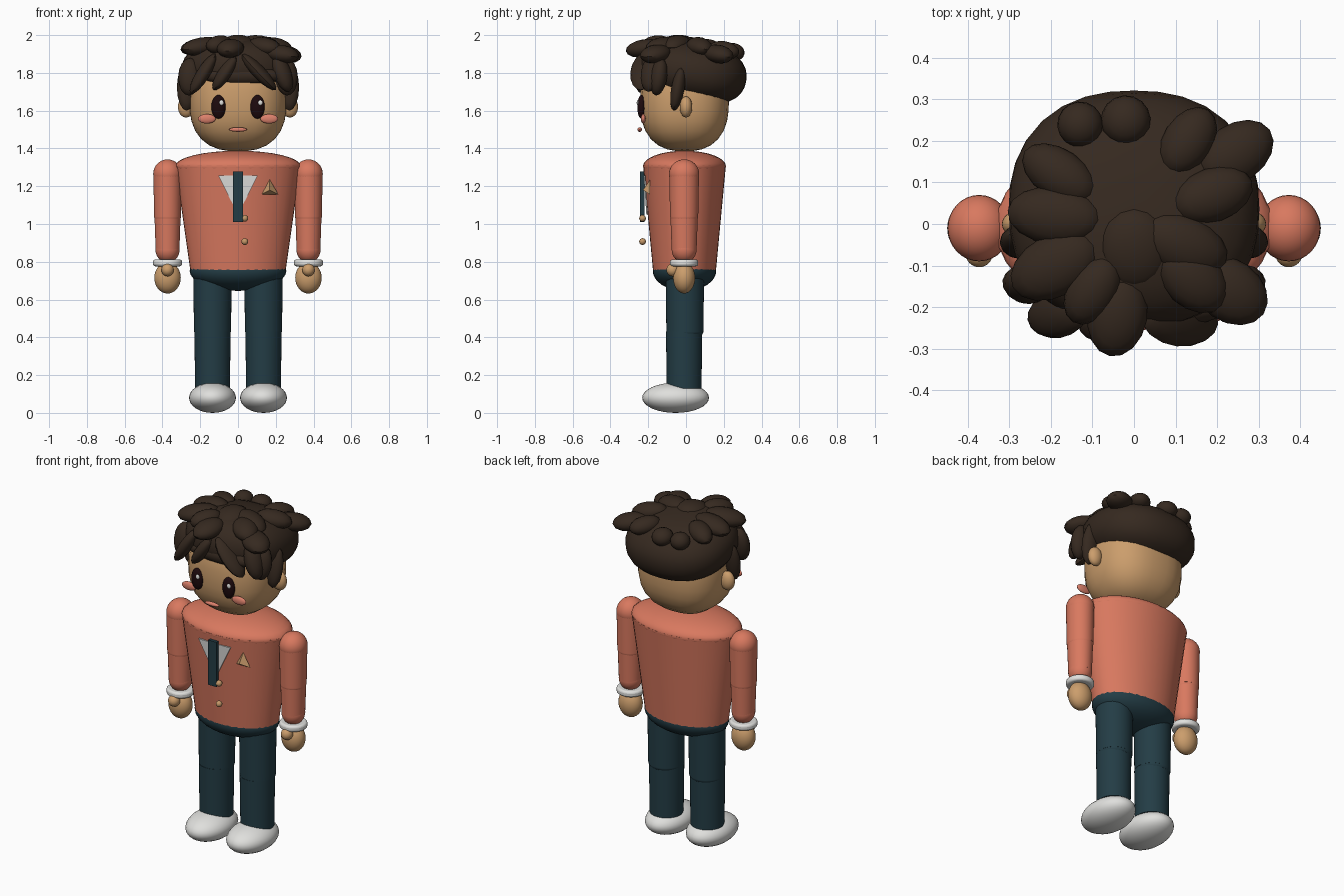
import bpy, bmesh, math
from mathutils import Vector, Matrix

if "Cube" in bpy.data.objects:
    bpy.data.objects.remove(bpy.data.objects["Cube"])


def material(name, r, g, b):
    m = bpy.data.materials.new(name)
    m.use_nodes = True
    m.diffuse_color = (r, g, b, 1)
    node = m.node_tree.nodes["Principled BSDF"]
    node.inputs["Base Color"].default_value = (r, g, b, 1)
    node.inputs["Roughness"].default_value = 0.7
    return m


HAIR = material("dark brown hair", .036, .022, .014)
SKIN = material("tan skin", .60, .34, .15)
CORAL = material("coral jacket", .69, .19, .115)
TEAL = material("dark teal cloth", .017, .046, .06)
WHITE = material("off white", .74, .74, .72)
EYE = material("dark eye", .012, .003, .004)
BLUSH = material("pink blush", .72, .22, .15)
GOLD = material("brass", .55, .31, .14)


def finish(name, bm, mat, smooth=True):
    mesh = bpy.data.meshes.new(name)
    bmesh.ops.recalc_face_normals(bm, faces=bm.faces)
    bm.to_mesh(mesh)
    bm.free()
    mesh.materials.append(mat)
    ob = bpy.data.objects.new(name, mesh)
    bpy.context.collection.objects.link(ob)
    if smooth:
        bpy.ops.object.select_all(action='DESELECT')
        ob.select_set(True)
        bpy.context.view_layer.objects.active = ob
        bpy.ops.object.shade_smooth_by_angle(angle=math.radians(40))
    return ob


def blob(name, mat, centre, radii, power=2, rot=None, seg=32):
    """Ellipsoid; a power above two makes it boxier."""
    bm = bmesh.new()
    bmesh.ops.create_uvsphere(bm, u_segments=seg, v_segments=seg // 2, radius=1)
    for v in bm.verts:
        v.co /= sum(abs(c) ** power for c in v.co) ** (1 / power)
    m = Matrix.Translation(centre) @ (rot or Matrix()) @ Matrix.Diagonal((*radii, 1))
    bm.transform(m)
    return finish(name, bm, mat)


def tube(name, mat, x, y, low, high, r_low, r_high, flat=1):
    """Upright tapered cylinder, squashed front to back by flat."""
    bm = bmesh.new()
    bmesh.ops.create_cone(bm, cap_ends=True, segments=40, radius1=r_low,
                          radius2=r_high, depth=high - low)
    bm.transform(Matrix.Translation((x, y, (low + high) / 2)) @ Matrix.Diagonal((1, flat, 1, 1)))
    return finish(name, bm, mat)


def lock(name, start, end, width, thick):
    """Lock of hair stretched between two points."""
    a, b = Vector(start), Vector(end)
    rot = (b - a).to_track_quat('X', 'Z').to_matrix().to_4x4()
    return blob(name, HAIR, (a + b) / 2, ((b - a).length / 2, width, thick), rot=rot, seg=16)


def plate(name, mat, outline, thick):
    """Closed flat outline extruded backwards."""
    bm = bmesh.new()
    face = bm.faces.new([bm.verts.new(p) for p in outline])
    out = bmesh.ops.extrude_face_region(bm, geom=[face])
    moved = [g for g in out["geom"] if isinstance(g, bmesh.types.BMVert)]
    bmesh.ops.translate(bm, verts=moved, vec=(0, thick, 0))
    return finish(name, bm, mat, False)


# Head and face
blob("head", SKIN, (0, -.008, 1.65), (.257, .235, .265), 2.5)
blob("mouth", BLUSH, (0, -.245, 1.5), (.047, .012, .012))

# Torso and hips
tube("jacket", CORAL, 0, -.008, .75, 1.31, .252, .332, .66)
blob("jacket_shoulders", CORAL, (0, -.008, 1.305), (.334, .22, .083))
blob("hips", TEAL, (0, -.008, .752), (.256, .168, .106))

# Shirt front, tie, buttons and badge
plate("shirt_front", WHITE, [(-.105, -.224, 1.257), (.105, -.224, 1.257), (0, -.21, 1.05)], .009)
plate("tie", TEAL, [(-.027, -.243, 1.01), (.027, -.243, 1.01),
                    (.027, -.243, 1.277), (-.027, -.243, 1.277)], .022)
for z in (1.03, .907):
    blob("button", GOLD, (.036, -.23, z), (.018, .018, .018), seg=16)
bm = bmesh.new()
base = [bm.verts.new(p) for p in ((.12, -.19, 1.155), (.215, -.19, 1.155), (.168, -.19, 1.235))]
tip = bm.verts.new((.168, -.228, 1.18))
bm.faces.new(base)
for i in range(3):
    bm.faces.new((base[i], base[(i + 1) % 3], tip))
finish("badge", bm, GOLD, False)

# Everything that comes in pairs
for side, s in (("right", -1), ("left", 1)):
    # Face
    blob(side + "_ear", SKIN, (s * .275, .0, 1.62), (.043, .033, .056))
    blob(side + "_eye", EYE, (s * .103, -.235, 1.62), (.038, .023, .063))
    blob(side + "_eye_glint", WHITE, (s * .103 + .015, -.255, 1.642), (.012, .006, .014), seg=16)
    blob(side + "_cheek", BLUSH, (s * .165, -.226, 1.557), (.047, .013, .025))
    # Arm
    x, y = s * .373, -.01
    blob(side + "_shoulder", CORAL, (x, y, 1.265), (.076, .08, .077))
    tube(side + "_upper_arm", CORAL, x, y, 1.04, 1.265, .071, .075, 1.05)
    blob(side + "_elbow", CORAL, (x, y, 1.04), (.071, .074, .05))
    tube(side + "_forearm", CORAL, x, y, .865, 1.04, .063, .069, 1.05)
    blob(side + "_wrist", CORAL, (x, y, .865), (.064, .066, .07))
    cuff = tube(side + "_cuff", WHITE, x, y, .776, .812, .077, .077, .97)
    bevel = cuff.modifiers.new("rounding", 'BEVEL')
    bevel.width, bevel.segments = .012, 3
    blob(side + "_hand", SKIN, (x, y, .715), (.07, .058, .083))
    blob(side + "_thumb", SKIN, (x, -.07, .757), (.033, .034, .034))
    # Leg
    x = s * .135
    tube(side + "_thigh", TEAL, x, -.006, .43, .75, .098, .102)
    blob(side + "_knee", TEAL, (x, -.006, .43), (.097, .098, .045))
    tube(side + "_shin", TEAL, x, -.01, .13, .43, .092, .096)
    blob(side + "_shoe", WHITE, (x, -.055, .08), (.124, .177, .08))

# Hair cap, tilted down at the back
blob("hair_cap", HAIR, (0, .036, 1.805), (.302, .287, .168), 2.3,
     Matrix.Rotation(math.radians(-10), 4, 'X'))

# Crown locks fan outwards: x, y, z, half length, half width
crown = [(-.13, .24, 1.91, .055, .055), (-.02, .25, 1.91, .06, .06),
         (.13, .2, 1.92, .09, .06), (.245, .17, 1.9, .1, .07),
         (.19, .07, 1.94, .1, .065), (.12, -.05, 1.95, .11, .07),
         (.14, -.13, 1.94, .1, .07), (.23, -.16, 1.9, .1, .075),
         (-.04, -.22, 1.93, .1, .072), (-.1, -.16, 1.95, .09, .06),
         (-.19, -.1, 1.94, .115, .075), (-.19, .02, 1.94, .115, .07),
         (-.18, .12, 1.93, .1, .06), (0, -.06, 1.952, .1, .09)]
for x, y, z, length, width in crown:
    out = Vector((x, y, 0)).normalized() * length
    out.z = -length * .15
    mid = Vector((x, y, z))
    lock("crown_lock", mid - out, mid + out, width, .048)

# Fringe and sideburns
lock("fringe_band", (-.2, -.2, 1.785), (.24, -.2, 1.785), .05, .05)
lock("fringe_right", (-.12, -.21, 1.9), (-.25, -.23, 1.69), .055, .035)
lock("fringe_middle", (-.01, -.22, 1.89), (-.13, -.24, 1.71), .055, .035)
lock("fringe_left", (.02, -.22, 1.9), (.2, -.24, 1.71), .065, .035)
lock("fringe_outer", (.2, -.17, 1.9), (.27, -.2, 1.7), .055, .045)
for s in (-1, 1):
    lock("sideburn", (s * .275, -.02, 1.84), (s * .272, -.065, 1.6), .05, .035)
    lock("temple_lock", (s * .255, -.13, 1.88), (s * .26, -.16, 1.68), .06, .045)
